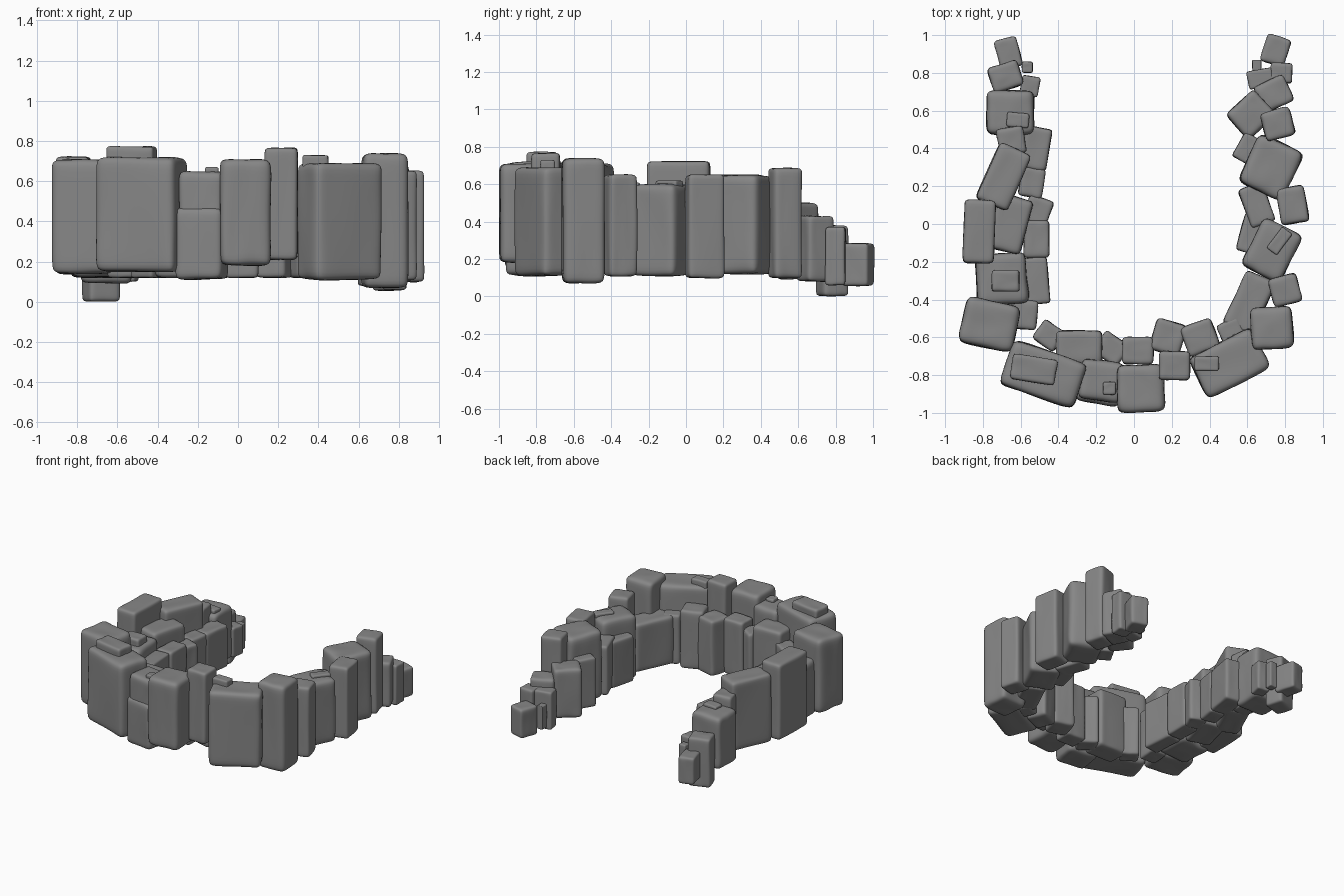
import bpy, bmesh, random
from math import radians
from mathutils import Matrix, Vector

random.seed(4)

# each stone: x, y, width, depth, turn in degrees, bottom, top
LEFT = [
    (-.665, .905, .125, .165, 15, .07, .28), (-.68, .78, .17, .145, 18, 0, .38),
    (-.55, .73, .10, .11, -10, .10, .33), (-.565, .83, .06, .06, 0, .10, .30),
    (-.655, .59, .26, .24, 0, .09, .50), (-.615, .55, .12, .08, -5, .40, .52),
    (-.52, .40, .15, .23, -10, .12, .45), (-.65, .44, .15, .15, 10, .12, .57),
    (-.69, .25, .19, .33, -24, .12, .65), (-.54, .22, .13, .16, -10, .12, .45),
    (-.82, -.04, .17, .34, -2, .14, .72), (-.66, 0, .20, .30, -15, .12, .58),
    (-.51, .07, .14, .15, -20, .12, .45), (-.515, -.08, .14, .20, 0, .12, .48),
    (-.70, -.29, .28, .28, 3, .12, .56), (-.68, -.30, .15, .12, 0, .48, .61),
    (-.515, -.30, .13, .25, 5, .12, .48), (-.58, -.48, .14, .16, -5, .12, .50),
    (-.765, -.53, .30, .26, -12, .14, .71),
]
FRONT = [
    (-.48, -.795, .42, .26, -19, .15, .72), (-.53, -.77, .24, .14, -9, .65, .775),
    (-.29, -.655, .25, .19, 0, .12, .58), (-.45, -.59, .14, .13, -35, .12, .50),
    (-.175, -.83, .23, .22, -8, .35, .65), (-.18, -.84, .25, .23, -10, .11, .47),
    (-.13, -.87, .07, .07, 0, .50, .67),
    (-.12, -.66, .16, .14, -35, .12, .50), (.02, -.67, .17, .15, 0, .12, .55),
    (.035, -.87, .26, .26, 2, .18, .71), (.215, -.75, .17, .16, -2, .21, .765),
    (.18, -.60, .17, .18, -17, .12, .55), (.35, -.60, .18, .17, 20, .12, .57),
    (.52, -.58, .13, .15, 25, .12, .50), (.505, -.735, .38, .25, 27, .11, .69),
    (.385, -.74, .13, .08, 0, .60, .73),
]
RIGHT = [
    (.73, -.55, .23, .23, 4, .07, .735), (.61, -.42, .18, .32, -25, .12, .50),
    (.80, -.35, .16, .16, 15, .11, .65), (.73, -.14, .24, .29, -27, .11, .60),
    (.77, -.09, .07, .14, -37, .50, .62), (.62, -.05, .12, .21, -15, .12, .48),
    (.65, .10, .14, .22, 20, .12, .50), (.84, .10, .155, .20, 10, .10, .65),
    (.725, .30, .27, .29, -25, .12, .65), (.60, .40, .11, .15, -30, .12, .50),
    (.62, .58, .21, .19, 42, .12, .50), (.76, .53, .165, .16, 15, .10, .685),
    (.74, .69, .18, .16, 25, .08, .43), (.67, .77, .14, .10, 10, .08, .37),
    (.78, .80, .12, .11, -3, .06, .37), (.65, .84, .05, .06, 0, .10, .28),
    (.75, .92, .135, .155, -18, .055, .285),
]

# dark grey stone
STONE = bpy.data.materials.new("dark_stone")
STONE.diffuse_color = (.24, .24, .24, 1)


def add_stone(bm, x, y, w, d, turn, z0, z1):
    """A block with rounded edges and lumpy, dented faces."""
    size = Vector((w, d, z1 - z0)) / 2 * 1.02
    part = bmesh.new()
    bmesh.ops.create_cube(part, size=2)
    bmesh.ops.subdivide_edges(part, edges=part.edges[:], cuts=3, use_grid_fill=True)
    edge = min(size) * 0.48
    for v in part.verts:
        for i in range(3):
            if abs(v.co[i]) < 0.1:      # middle loop
                v.co[i] = random.uniform(-.2, .2) * size[i]
                continue
            s = 1 if v.co[i] > 0 else -1
            outer = abs(v.co[i]) > 0.9
            # inner loops sit close to the edges to keep the block shape
            v.co[i] = s * (size[i] if outer else size[i] - edge)
            v.co[i] -= s * random.uniform(0, 0.1 * min(size) if outer else 0.3 * edge)
    part.transform(Matrix.Translation((x, y, (z0 + z1) / 2))
                   @ Matrix.Rotation(radians(turn), 4, 'Z'))
    for v in part.verts:                # nothing sinks below the ground
        v.co.z = max(v.co.z, 0)
    tmp = bpy.data.meshes.new("tmp")
    part.to_mesh(tmp)
    part.free()
    bm.from_mesh(tmp)
    bpy.data.meshes.remove(tmp)


def build_wall(name, stones):
    bm = bmesh.new()
    for s in stones:
        add_stone(bm, *s)
    for f in bm.faces:
        f.smooth = True
    mesh = bpy.data.meshes.new(name)
    bm.to_mesh(mesh)
    bm.free()
    mesh.materials.append(STONE)
    ob = bpy.data.objects.new(name, mesh)
    bpy.context.collection.objects.link(ob)
    sub = ob.modifiers.new("rounding", 'SUBSURF')
    sub.levels = sub.render_levels = 2


# three sides of the U-shaped stone wall
build_wall("left_stone_wall", LEFT)
build_wall("front_stone_wall", FRONT)
build_wall("right_stone_wall", RIGHT)
